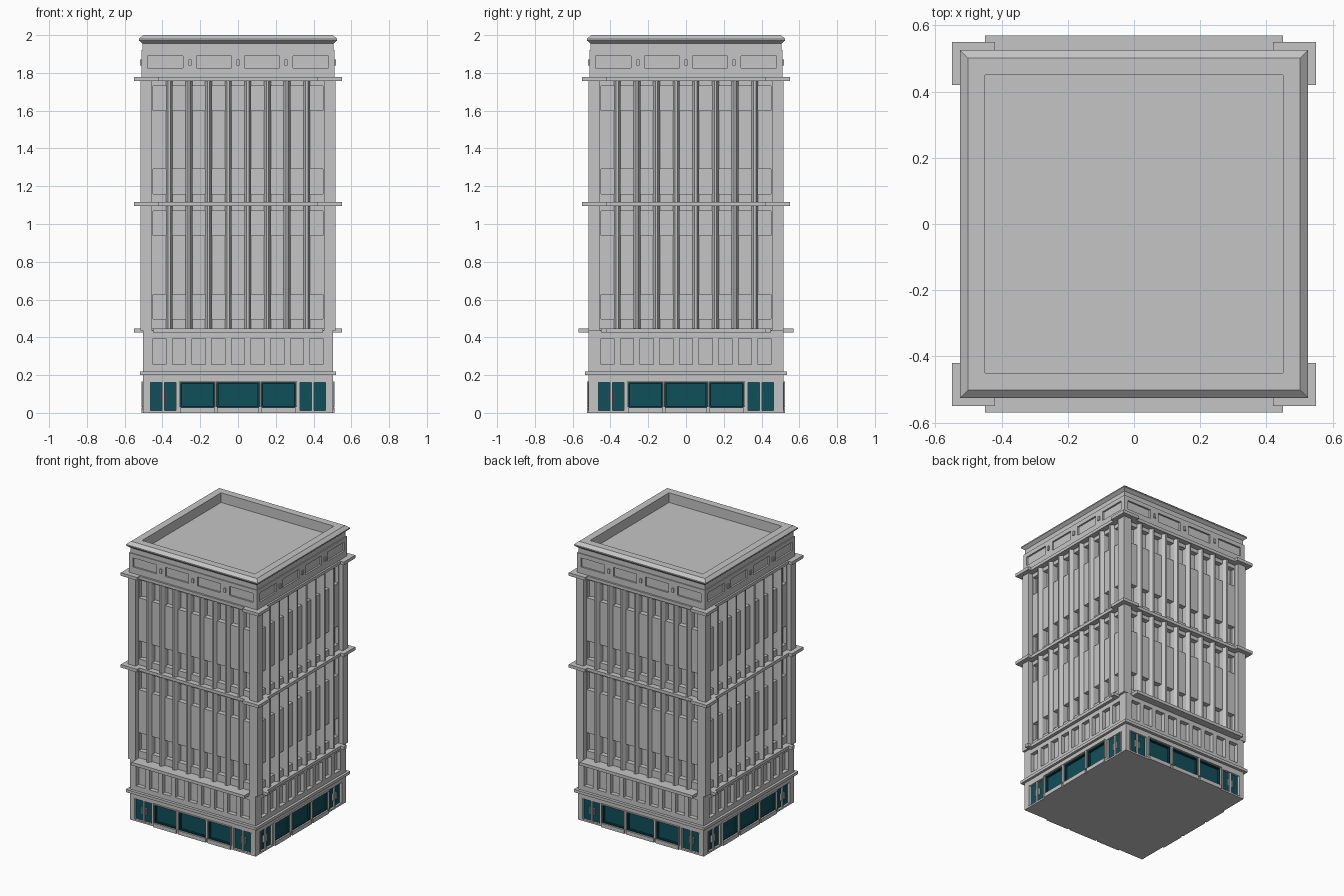
import bpy, bmesh
from math import pi
from mathutils import Matrix

cube = bpy.data.objects.get("Cube")
if cube:
    bpy.data.objects.remove(cube, do_unlink=True)


def material(name, rgb):
    m = bpy.data.materials.new(name)
    m.use_nodes = True
    m.diffuse_color = (*rgb, 1)
    bsdf = next(n for n in m.node_tree.nodes if n.type == 'BSDF_PRINCIPLED')
    bsdf.inputs["Base Color"].default_value = (*rgb, 1)
    return m


STONE = material("grey_stone", (0.56, 0.56, 0.56))
GLASS = material("teal_glass", (0.005, 0.08, 0.10))
FRAME = material("dark_teal_frame", (0.003, 0.045, 0.055))
METAL = material("pale_metal", (0.75, 0.75, 0.75))

parts = {}


def part(name, mat):
    """Shared mesh that collects every copy of one kind of part."""
    return parts.setdefault(name, (bmesh.new(), mat))[0]


def prism(bm, rings, side=0):
    """Closed solid from a bottom and a top ring, turned to face one side."""
    turn = Matrix.Rotation(side * pi / 2, 3, 'Z')
    low, high = [[bm.verts.new(turn @ Matrix.Identity(3) @ vec(p)) for p in r] for r in rings]
    n = len(low)
    bm.faces.new(low[::-1])
    bm.faces.new(high)
    for i in range(n):
        j = (i + 1) % n
        bm.faces.new((low[i], low[j], high[j], high[i]))


def vec(p):
    return Matrix.Translation(p).to_translation()


def box(name, u0, u1, d0, d1, z0, z1, side=0, mat=STONE):
    """u runs along a facade, d is the distance out from the centre."""
    flat = [(u0, -d1), (u1, -d1), (u1, -d0), (u0, -d0)]
    prism(part(name, mat), [[(*p, z) for p in flat] for z in (z0, z1)], side)


def block(name, hx, hy, z0, z1):
    box(name, -hx, hx, -hy, hy, z0, z1)


def openings(name, spans, half, d0, d1, z0, w0, w1, z1, side):
    """Wall layer left open between w0 and w1 at each span."""
    box(name, -half, half, d0, d1, z0, w0, side)
    box(name, -half, half, d0, d1, w1, z1, side)
    edges = [-half] + [e for s in spans for e in s] + [half]
    for a, b in zip(edges[::2], edges[1::2]):
        box(name, a, b, d0, d1, w0, w1, side)


PITCH = 0.104
bays = [(i - 4) * PITCH for i in range(9)]
window_spans = [(u - 0.035, u + 0.035) for u in bays]
panel_spans = [(-0.48, -0.29), (-0.22, -0.035), (0.035, 0.22), (0.29, 0.48)]
shop_spans = [(-0.305, -0.125), (-0.11, 0.11), (0.125, 0.305)]
door_spans = [(-0.47, -0.32), (0.32, 0.47)]

# Inner cores behind the recessed layers
block("ground_floor_core", 0.48, 0.49, 0, 0.21)
block("second_floor_core", 0.475, 0.485, 0.2, 0.44)
block("tower_core", 0.45, 0.45, 0.43, 1.77)
block("frieze_core", 0.5, 0.5, 1.76, 1.93)

# Full ledge above the shops
block("shop_ledge", 0.52, 0.535, 0.2, 0.22)

# Square piers and projecting ledge blocks at the four corners
for sx in (-1, 1):
    for sy in (-1, 1):
        x, y = sorted((sx * 0.455, sx * 0.517)), sorted((sy * 0.455, sy * 0.517))
        box("corner_pier", *x, *y, 0.435, 1.76)
        x, y = sorted((sx * 0.42, sx * 0.55)), sorted((sy * 0.42, sy * 0.55))
        for z in (1.095, 1.757):
            box("corner_ledge", *x, *y, z, z + 0.022)

for side in range(4):
    front = side % 2 == 0
    half, depth = (0.502, 0.515) if front else (0.515, 0.502)

    # Ground floor wall with doors and shop windows
    spans = [door_spans[0], *shop_spans, door_spans[1]]
    openings("ground_floor_wall", spans, half, depth - 0.03, depth, 0, 0.012, 0.16, 0.2, side)
    for a, b in shop_spans:
        box("shop_sill", a, b, depth - 0.03, depth + 0.01, 0, 0.028, side)
        box("shop_glass", a, b, depth - 0.03, depth - 0.018, 0.028, 0.16, side, GLASS)
        d = (depth - 0.03, depth - 0.002)
        for z in (0.028, 0.152):
            box("shop_window_frame", a, b, *d, z, z + 0.008, side, FRAME)
        for u in (a, b - 0.008):
            box("shop_window_frame", u, u + 0.008, *d, 0.028, 0.16, side, FRAME)
        for u in (a - 0.007, b):
            box("shop_window_trim", u, u + 0.007, depth - 0.01, depth + 0.01, 0.03, 0.16, side)
        box("shop_window_trim", a - 0.007, b + 0.007, depth - 0.01, depth + 0.01, 0.16, 0.166, side)
    for a, b in door_spans:
        mid = (a + b) / 2
        box("door_glass", a, b, depth - 0.03, depth - 0.015, 0.012, 0.16, side, GLASS)
        box("door_post", mid - 0.007, mid + 0.007, depth - 0.02, depth - 0.005, 0.012, 0.16, side)
        for u in (a, b - 0.007):
            box("door_post", u, u + 0.007, depth - 0.02, depth + 0.004, 0.012, 0.16, side)
        for u in (mid - 0.019, mid + 0.014):
            box("door_handle", u, u + 0.005, depth - 0.015, depth - 0.004, 0.06, 0.11, side, METAL)

    # Second floor with nine recessed windows
    openings("second_floor_wall", window_spans, half, depth - 0.035, depth,
             0.22, 0.255, 0.395, 0.435, side)

    # Ledge under the tower
    box("tower_base_ledge", -0.45, 0.45, 0.44, 0.57 if front else 0.525, 0.425, 0.447, side)
    if not front:
        for u in (-0.45, 0.42):
            box("tower_base_ledge", u, u + 0.03, 0.44, 0.55, 0.425, 0.447, side)

    # Two tall storeys groups: spandrels leave window rows, fins divide the bays
    for z, top in ((0.445, 1.097), (1.107, 1.76)):
        base = z + 0.053
        for a, b in ((z, base), (base + 0.13, base + 0.44), (base + 0.57, top)):
            box("spandrel", -0.456, 0.456, 0.44, 0.485, a, b, side)
        for u in (-0.456, 0.451):
            box("bay_edge", u, u + 0.005, 0.44, 0.485, z, top, side)
        for left, right in zip(bays, bays[1:]):
            u = (left + right) / 2
            flat = [(u - 0.018, -0.44), (u - 0.018, -0.49), (u - 0.006, -0.512),
                    (u + 0.006, -0.512), (u + 0.018, -0.49), (u + 0.018, -0.44)]
            prism(part("vertical_fin", STONE), [[(*p, h) for p in flat] for h in (z, top)], side)

    # Ledges between the corner blocks
    for z in (1.095, 1.757):
        box("tower_ledge", -0.43, 0.43, 0.44, 0.525, z, z + 0.022, side)

    # Frieze with four sunken panels and small brackets between them
    openings("frieze", panel_spans, 0.512, 0.49, 0.512, 1.775, 1.825, 1.89, 1.92, side)
    for u in (-0.255, 0, 0.255):
        box("frieze_bracket", u - 0.008, u + 0.008, 0.5, 0.52, 1.84, 1.87, side)

# Flared cornice and parapet around the sunken roof
profile = [(0.45, 1.925), (0.505, 1.92), (0.505, 1.955), (0.525, 1.972),
           (0.525, 1.98), (0.502, 2.0), (0.45, 2.0)]
bm = part("parapet_cornice", STONE)
loops = [[bm.verts.new((sx * r, sy * r, z)) for sx, sy in ((-1, -1), (1, -1), (1, 1), (-1, 1))]
         for r, z in profile]
for low, high in zip(loops, loops[1:] + loops[:1]):
    for i in range(4):
        j = (i + 1) % 4
        bm.faces.new((low[i], low[j], high[j], high[i]))

# Turn each collected part into an object
for name, (bm, mat) in parts.items():
    bmesh.ops.recalc_face_normals(bm, faces=bm.faces)
    mesh = bpy.data.meshes.new(name)
    bm.to_mesh(mesh)
    bm.free()
    mesh.materials.append(mat)
    bpy.context.collection.objects.link(bpy.data.objects.new(name, mesh))
